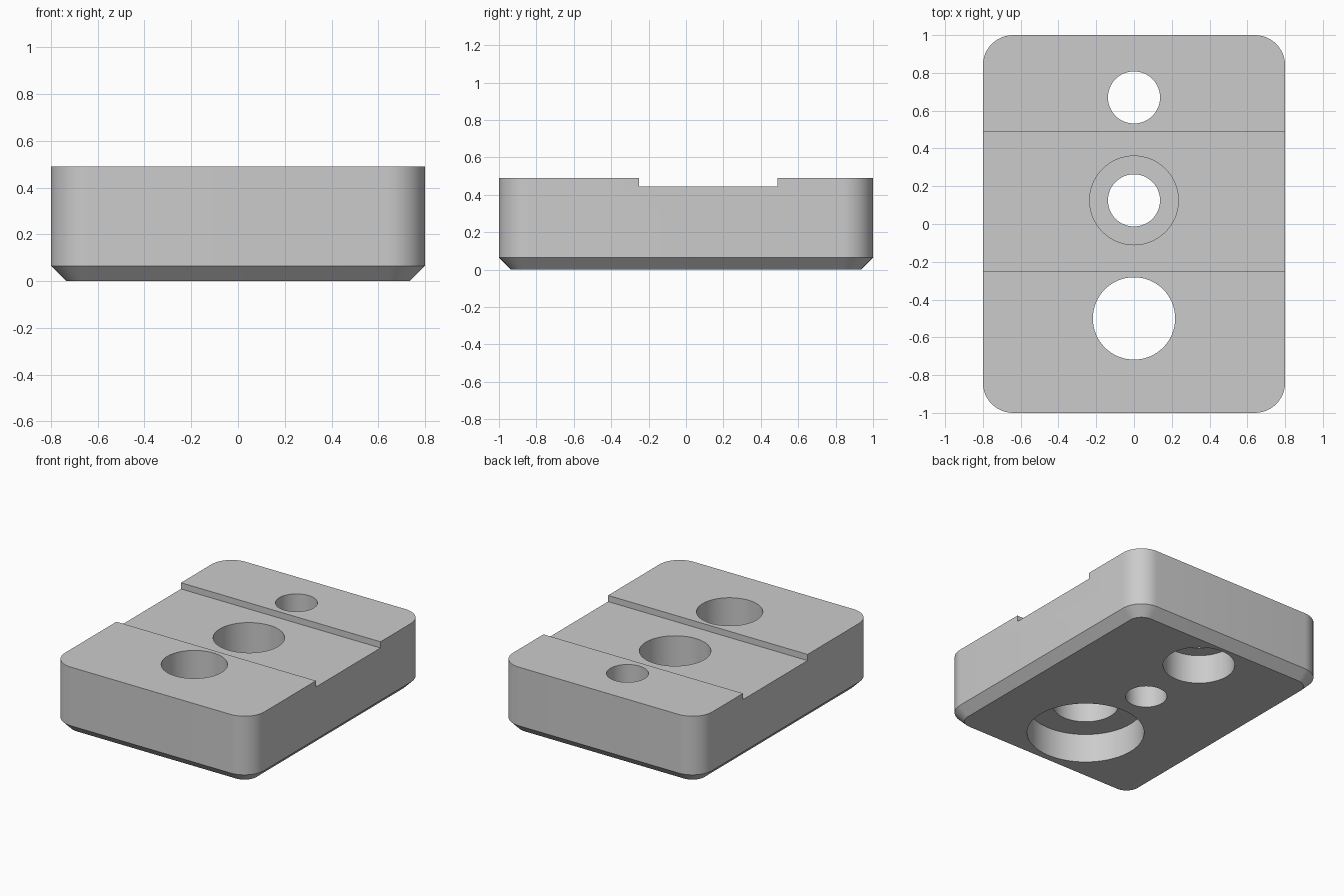
import bpy
import bmesh
from math import cos, sin, pi, radians
from mathutils import Matrix

if "Cube" in bpy.data.objects:
    bpy.data.objects.remove(bpy.data.objects["Cube"], do_unlink=True)

HALF_X, HALF_Y, TOP = 0.8, 1.0, 0.49
RADIUS, CHAMFER = 0.16, 0.065
GROOVE_FRONT, GROOVE_BACK, GROOVE_FLOOR = -0.25, 0.49, 0.445
STEP = 0.21  # height where the stepped bores change width

grey = bpy.data.materials.new("light_grey")
grey.use_nodes = True
colour = (0.6, 0.6, 0.6, 1)
grey.diffuse_color = colour
grey.node_tree.nodes["Principled BSDF"].inputs["Base Color"].default_value = colour


def make_object(name, bm):
    bmesh.ops.recalc_face_normals(bm, faces=bm.faces)
    mesh = bpy.data.meshes.new(name)
    bm.to_mesh(mesh)
    bm.free()
    mesh.materials.append(grey)
    obj = bpy.data.objects.new(name, mesh)
    bpy.context.collection.objects.link(obj)
    return obj


def rounded_ring(bm, inset, z, steps=12):
    """Rounded rectangle outline, moved inwards by inset."""
    r = RADIUS - inset
    ring = []
    for quarter, (sx, sy) in enumerate([(1, 1), (-1, 1), (-1, -1), (1, -1)]):
        for i in range(steps + 1):
            a = (quarter + i / steps) * pi / 2
            ring.append(bm.verts.new((sx * (HALF_X - RADIUS) + r * cos(a),
                                      sy * (HALF_Y - RADIUS) + r * sin(a), z)))
    return ring


def cut(target, cutter):
    cutter.hide_render = True
    mod = target.modifiers.new("cut", 'BOOLEAN')
    mod.operation = 'DIFFERENCE'
    mod.solver = 'EXACT'
    mod.object = cutter
    bpy.context.view_layer.objects.active = target
    bpy.ops.object.modifier_apply(modifier=mod.name)
    bpy.data.objects.remove(cutter, do_unlink=True)


def bore(target, y, radius, low, high):
    bm = bmesh.new()
    bmesh.ops.create_cone(bm, cap_ends=True, segments=64, radius1=radius, radius2=radius,
                          depth=high - low, matrix=Matrix.Translation((0, y, (low + high) / 2)))
    cut(target, make_object("bore_cutter", bm))


# Block with rounded corners and a chamfered underside
bm = bmesh.new()
rings = [rounded_ring(bm, CHAMFER, 0), rounded_ring(bm, 0, CHAMFER), rounded_ring(bm, 0, TOP)]
for lower, upper in zip(rings, rings[1:]):
    for i in range(len(lower)):
        j = (i + 1) % len(lower)
        bm.faces.new((lower[i], lower[j], upper[j], upper[i]))
bm.faces.new(rings[0])
bm.faces.new(rings[-1])
block = make_object("mounting_block", bm)

# Shallow groove across the top
bm = bmesh.new()
bmesh.ops.create_cube(bm, size=1)
bmesh.ops.scale(bm, vec=(2, GROOVE_BACK - GROOVE_FRONT, 0.2), verts=bm.verts)
bmesh.ops.translate(bm, vec=(0, (GROOVE_FRONT + GROOVE_BACK) / 2, GROOVE_FLOOR + 0.1),
                    verts=bm.verts)
cut(block, make_object("groove_cutter", bm))

# Stepped bores: y, through radius, wide radius, wide part low and high ends
for y, through, wide, low, high in [(-0.5, 0.218, 0.388, -0.1, STEP),
                                    (0.125, 0.138, 0.235, STEP, 0.7),
                                    (0.67, 0.138, 0.238, -0.1, STEP)]:
    bore(block, y, through, -0.2, 0.8)
    bore(block, y, wide, low, high)

# Smooth curved walls, sharp edges
bpy.ops.object.select_all(action='DESELECT')
block.select_set(True)
bpy.context.view_layer.objects.active = block
bpy.ops.object.shade_smooth_by_angle(angle=radians(30))
